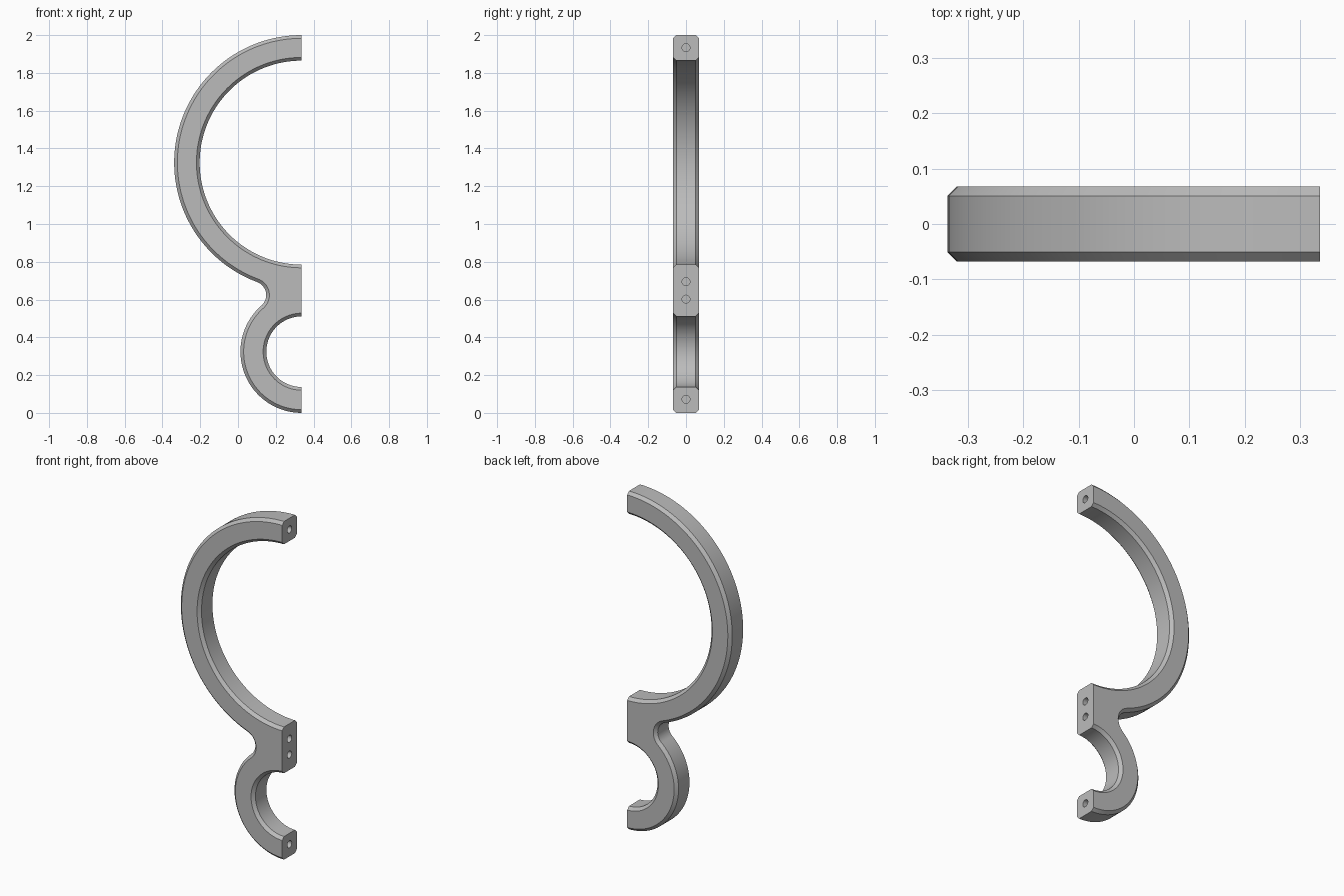
import bpy, bmesh, math
from math import pi, cos, sin, atan2, sqrt
from mathutils import Matrix

if "Cube" in bpy.data.objects:
    bpy.data.objects.remove(bpy.data.objects["Cube"], do_unlink=True)

END_X = 0.337                        # flat mating plane
BIG_Z, BIG_OUT, BIG_IN = 1.325, 0.675, 0.54
SMALL_Z, SMALL_OUT, SMALL_IN = 0.324, 0.324, 0.187
FILLET = 0.0735
HALF, CHAMFER = 0.068, 0.017

grey = bpy.data.materials.new("plain grey")
grey.use_nodes = True
grey.diffuse_color = (0.5, 0.5, 0.5, 1)
grey.node_tree.nodes["Principled BSDF"].inputs["Base Color"].default_value = (0.5, 0.5, 0.5, 1)

# Centre of the fillet that touches both outer circles
gap = BIG_Z - SMALL_Z
a, b = BIG_OUT + FILLET, SMALL_OUT + FILLET
along = (gap * gap + a * a - b * b) / (2 * gap)
side = sqrt(a * a - along * along)
FX, FZ = END_X - side, BIG_Z - along
to_big = atan2(BIG_Z - FZ, side)
to_small = atan2(SMALL_Z - FZ, side)


def arc(cx, cz, radius, start, end, steps):
    return [(cx + radius * cos(start + (end - start) * i / steps),
             cz + radius * sin(start + (end - start) * i / steps))
            for i in range(steps + 1)]


def outline(inset):
    """Clamp outline, shrunk by the chamfer but flush at the mating plane."""
    top, bottom = pi / 2, 3 * pi / 2
    pts = arc(END_X, BIG_Z, BIG_OUT - inset, top, to_big + pi, 72)
    pts += arc(FX, FZ, FILLET + inset, to_big, to_small, 20)[1:]
    pts += arc(END_X, SMALL_Z, SMALL_OUT - inset, to_small + pi, bottom, 48)[1:]
    pts += arc(END_X, SMALL_Z, SMALL_IN + inset, bottom, top, 48)
    pts += arc(END_X, BIG_Z, BIG_IN + inset, bottom, top, 72)
    return pts


# Clamp body: four outline loops through the thickness
bm = bmesh.new()
loops = []
for y, inset in ((-HALF, CHAMFER), (CHAMFER - HALF, 0), (HALF - CHAMFER, 0), (HALF, CHAMFER)):
    loops.append([bm.verts.new((x, y, z)) for x, z in outline(inset)])
for low, high in zip(loops, loops[1:]):
    for i in range(len(low)):
        j = (i + 1) % len(low)
        bm.faces.new((low[i], low[j], high[j], high[i]))
bm.faces.new(loops[0])
bm.faces.new(loops[-1])
bmesh.ops.recalc_face_normals(bm, faces=bm.faces)
mesh = bpy.data.meshes.new("double_ring_clamp_half")
bm.to_mesh(mesh)
bm.free()
mesh.materials.append(grey)
body = bpy.data.objects.new("double_ring_clamp_half", mesh)
bpy.context.collection.objects.link(body)

# Blind pin holes in the mating faces
bm = bmesh.new()
for z in (1.933, 0.695, 0.602, 0.072):
    place = Matrix.Translation((END_X, 0, z)) @ Matrix.Rotation(pi / 2, 4, 'Y')
    bmesh.ops.create_cone(bm, cap_ends=True, segments=24, radius1=0.021,
                          radius2=0.021, depth=0.2, matrix=place)
cut_mesh = bpy.data.meshes.new("pin_hole_cutter")
bm.to_mesh(cut_mesh)
bm.free()
cut_mesh.materials.append(grey)
cutter = bpy.data.objects.new("pin_hole_cutter", cut_mesh)
cutter.hide_render = True
bpy.context.collection.objects.link(cutter)

bpy.ops.object.select_all(action='DESELECT')
body.select_set(True)
bpy.context.view_layer.objects.active = body
holes = body.modifiers.new("pin holes", 'BOOLEAN')
holes.operation = 'DIFFERENCE'
holes.solver = 'EXACT'
holes.object = cutter
bpy.ops.object.modifier_apply(modifier=holes.name)
bpy.data.objects.remove(cutter, do_unlink=True)
bpy.ops.object.shade_smooth_by_angle(angle=math.radians(30))
